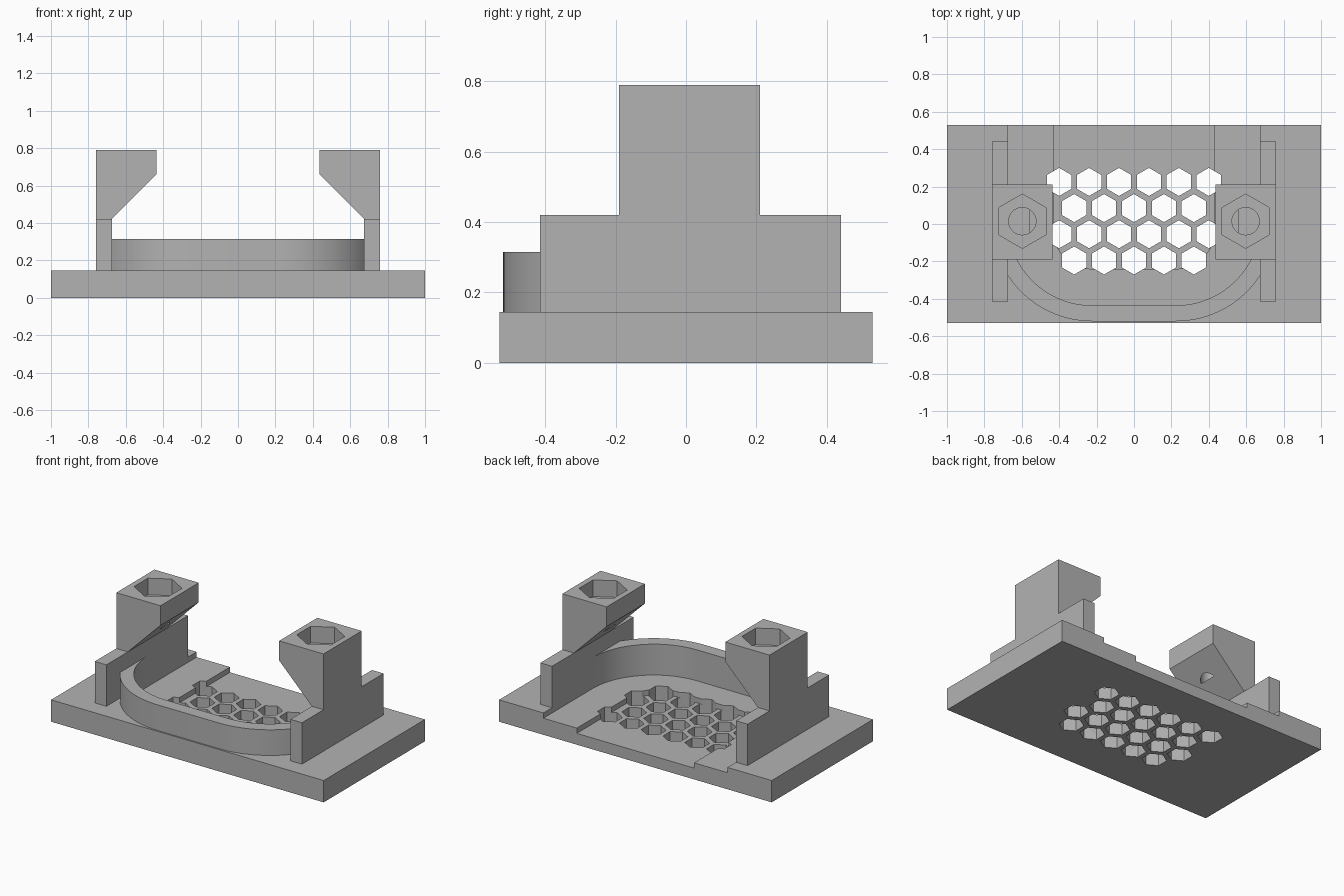
import bpy
import bmesh
from math import sin, cos, pi, radians
from mathutils import Matrix

cube = bpy.data.objects.get("Cube")
if cube:
    bpy.data.objects.remove(cube, do_unlink=True)

grey = bpy.data.materials.new("plain grey")
grey.use_nodes = True
COLOUR = (0.45, 0.45, 0.45, 1)
grey.diffuse_color = COLOUR
grey.node_tree.nodes["Principled BSDF"].inputs["Base Color"].default_value = COLOUR


def arc(cx, cy, r, start, end, steps=24):
    angles = [radians(start + (end - start) * i / steps) for i in range(steps + 1)]
    return [(cx + r * cos(a), cy + r * sin(a)) for a in angles]


def ngon(cx, cy, r, sides):
    return [(cx + r * sin(2 * pi * i / sides), cy + r * cos(2 * pi * i / sides))
            for i in range(sides)]


def prism(name, outlines, low, high, upright=False):
    """Extrude outlines along z, or along y when upright (outline in x, z)."""
    bm = bmesh.new()
    for outline in outlines:
        face = bm.faces.new([bm.verts.new((u, v, low)) for u, v in outline])
        new = bmesh.ops.extrude_face_region(bm, geom=[face])["geom"]
        verts = [e for e in new if isinstance(e, bmesh.types.BMVert)]
        bmesh.ops.translate(bm, verts=verts, vec=(0, 0, high - low))
    if upright:
        bm.transform(Matrix(((1, 0, 0, 0), (0, 0, 1, 0), (0, 1, 0, 0), (0, 0, 0, 1))))
    bmesh.ops.recalc_face_normals(bm, faces=bm.faces)
    mesh = bpy.data.meshes.new(name)
    bm.to_mesh(mesh)
    bm.free()
    mesh.materials.append(grey)
    obj = bpy.data.objects.new(name, mesh)
    bpy.context.collection.objects.link(obj)
    return obj


def box(x0, x1, y0, y1):
    return [(x0, y0), (x1, y0), (x1, y1), (x0, y1)]


def cut(obj, cutters):
    for cutter in cutters:
        cutter.hide_render = True
        mod = obj.modifiers.new("cut", "BOOLEAN")
        mod.operation = "DIFFERENCE"
        mod.solver = "EXACT"
        mod.object = cutter
    graph = bpy.context.evaluated_depsgraph_get()
    mesh = bpy.data.meshes.new_from_object(obj.evaluated_get(graph))
    obj.modifiers.clear()
    obj.data = mesh
    for cutter in cutters:
        bpy.data.objects.remove(cutter, do_unlink=True)


def smooth(obj):
    bpy.ops.object.select_all(action="DESELECT")
    obj.select_set(True)
    bpy.context.view_layer.objects.active = obj
    bpy.ops.object.shade_smooth_by_angle(angle=radians(30))


BASE_TOP = 0.145
CORNER_X, CORNER_Y = 0.225, 0.015
INNER, OUTER = 0.45, 0.535


def cradle(r, cy=CORNER_Y):
    """U-shaped front curve, from left side round the front to right side."""
    return arc(-CORNER_X, cy, r, 180, 270) + arc(CORNER_X, cy, r, 270, 360)


# Base plate with stepped tray and honeycomb vents
base = prism("base_plate", [box(-1, 1, -0.53, 0.53)], 0, BASE_TOP)
tray = prism("tray_cutter", [cradle(INNER) + [(0.675, 0.7), (-0.675, 0.7)]], 0.11, 0.3)
well = prism("well_cutter", [cradle(0.205, -0.035) + [(0.43, 0.7), (-0.43, 0.7)]], 0.075, 0.3)
hexes = []
for row in range(4):
    count = 6 - row % 2
    for i in range(count):
        hexes.append(ngon((i - (count - 1) / 2) * 0.16, 0.225 - row * 0.14, 0.075, 6))
vents = prism("vent_cutter", hexes, -0.1, 0.3)
cut(base, [tray, well, vents])
smooth(base)

# Curved front wall
wall = prism("front_wall", [cradle(OUTER) + cradle(INNER)[::-1]], BASE_TOP, 0.315)
smooth(wall)

# Side rails and overhanging clamp blocks
for side, s in (("left", 1), ("right", -1)):
    prism(side + "_rail", [box(s * 0.675, s * 0.76, -0.415, 0.44)], BASE_TOP, 0.42)
    profile = [(0.76, 0.42), (0.76, 0.79), (0.435, 0.79), (0.435, 0.66), (0.675, 0.42)]
    block = prism(side + "_clamp", [[(s * x, z) for x, z in profile]], -0.19, 0.21, True)
    nut = prism("nut_cutter", [ngon(s * 0.597, 0.015, 0.145, 6)], 0.68, 0.9)
    bolt = prism("bolt_cutter", [ngon(s * 0.597, 0.015, 0.073, 40)], 0.54, 0.75)
    cut(block, [nut, bolt])
    smooth(block)
